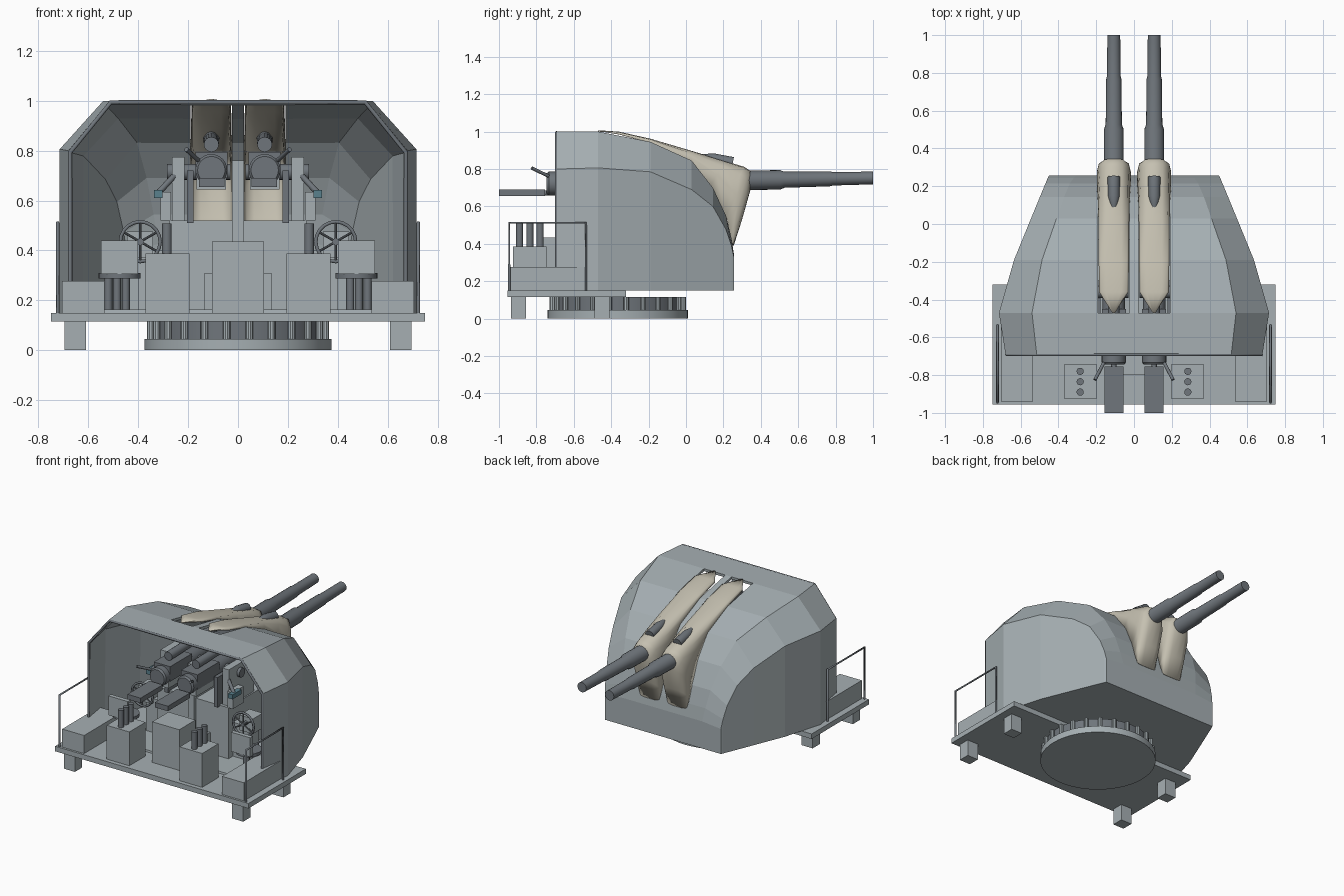
import bpy, bmesh, math
from mathutils import Vector

if "Cube" in bpy.data.objects:
    bpy.data.objects.remove(bpy.data.objects["Cube"])


def mat(name, c):
    m = bpy.data.materials.new(name)
    m.diffuse_color = (*c, 1)
    m.use_nodes = True
    m.node_tree.nodes["Principled BSDF"].inputs["Base Color"].default_value = m.diffuse_color
    return m


STEEL = mat("painted_steel", (0.38, 0.43, 0.45))
DARK = mat("gun_steel", (0.16, 0.18, 0.20))
CANVAS = mat("canvas", (0.56, 0.53, 0.44))
GLASS = mat("sight_glass", (0.10, 0.22, 0.27))


def mesh(name, verts, faces, m=STEEL, smooth=False):
    me = bpy.data.meshes.new(name)
    me.from_pydata(verts, [], faces)
    bm = bmesh.new()
    bm.from_mesh(me)
    bmesh.ops.recalc_face_normals(bm, faces=bm.faces)
    bm.to_mesh(me)
    bm.free()
    for p in me.polygons:
        p.use_smooth = smooth
    me.materials.append(m)
    ob = bpy.data.objects.new(name, me)
    bpy.context.collection.objects.link(ob)
    return ob


def box(name, x, y, z, m=STEEL):
    """Box from (min, max) ranges."""
    v = [(a, b, c) for a in x for b in y for c in z]
    f = [(0, 1, 3, 2), (4, 6, 7, 5), (0, 4, 5, 1), (2, 3, 7, 6), (0, 2, 6, 4), (1, 5, 7, 3)]
    return mesh(name, v, f, m)


def mbox(name, s, x, y, z, m=STEEL):
    return box(name, sorted((s * x[0], s * x[1])), y, z, m)


def smooth(ob):
    bpy.ops.object.select_all(action='DESELECT')
    ob.select_set(True)
    bpy.context.view_layer.objects.active = ob
    bpy.ops.object.shade_smooth_by_angle(angle=math.radians(35))


def turned(name, a, b, profile, m=DARK, n=20):
    """Solid of revolution from a to b; profile = (fraction, radius)."""
    a, b = Vector(a), Vector(b)
    q = (b - a).to_track_quat('Z', 'Y')
    v = [a.lerp(b, t) + q @ Vector((r * math.cos(k * math.tau / n), r * math.sin(k * math.tau / n), 0))
         for t, r in profile for k in range(n)]
    f = [(i * n + k, i * n + (k + 1) % n, (i + 1) * n + (k + 1) % n, (i + 1) * n + k)
         for i in range(len(profile) - 1) for k in range(n)]
    f += [tuple(range(n)), tuple(range(len(v) - n, len(v)))]
    ob = mesh(name, v, f, m)
    smooth(ob)
    return ob


def rod(name, a, b, r, m=DARK, n=16):
    return turned(name, a, b, [(0, r), (1, r)], m, n)


def pipe(name, pts, r, m=DARK, cyclic=False):
    cu = bpy.data.curves.new(name, 'CURVE')
    cu.dimensions = '3D'
    cu.bevel_depth, cu.bevel_resolution = r, 1
    cu.use_fill_caps = True
    sp = cu.splines.new('POLY')
    sp.points.add(len(pts) - 1)
    for p, c in zip(sp.points, pts):
        p.co = (*c, 1)
    sp.use_cyclic_u = cyclic
    cu.materials.append(m)
    ob = bpy.data.objects.new(name, cu)
    bpy.context.collection.objects.link(ob)
    return ob


# turntable ring with ribs
CY = -0.365
rod("turntable_base", (0, CY, 0), (0, CY, 0.045), 0.375, STEEL, 48)
rod("turntable_drum", (0, CY, 0.045), (0, CY, 0.117), 0.345, DARK, 48)
for i in range(24):
    a = (i + 0.5) * math.tau / 24
    c = (0.353 * math.cos(a), CY + 0.353 * math.sin(a))
    rod("turntable_rib", (*c, 0.045), (*c, 0.117), 0.015, STEEL, 10)

# platform
box("platform", (-0.75, 0.75), (-0.955, -0.32), (0.115, 0.15))

# shield: stations (y, half width, roof half width, shoulder z, roof z)
ST = [(-.69, .68, .515, .80, 1.0), (-.47, .715, .54, .806, 1.0), (-.19, .635, .487, .785, .945),
      (.03, .545, .41, .69, .845), (.144, .498, .37, .60, .70), (.214, .469, .34, .476, .55),
      (.243, .457, .32, .39, .43), (.257, .45, .305, .325, .34)]
GX, SLOT = 0.107, (0.19, 0.024)


def ring(y, xo, xi, zs, zt):
    half = [(xo, .15), (xo, zs), (xi, zt), (SLOT[0], zt), (SLOT[1], zt)]
    return [(-x, y, z) for x, z in half] + [(x, y, z) for x, z in reversed(half)]


verts = [p for s in ST for p in ring(*s)]
faces = []
for i in range(len(ST) - 1):
    for k in range(10):
        if k in (3, 5) and 1 <= i <= 5:      # gun slots
            continue
        j = (k + 1) % 10
        faces.append((i * 10 + k, i * 10 + j, i * 10 + 10 + j, i * 10 + 10 + k))
faces.append(tuple(range(70, 80)))
shield = mesh("shield", verts, faces)
sol = shield.modifiers.new("thickness", 'SOLIDIFY')
sol.thickness, sol.offset = 0.018, -1
rear = ring(*ST[0])
pipe("shield_rim", [(x * 0.99, -.692, z - .006) for x, _, z in rear], 0.009)

# gun carriage
box("carriage_base", (-.275, .275), (-.5, -.08), (.15, .52))
box("centre_pillar", (-.024, .024), (-.52, -.15), (.15, .76))
box("control_cabinet", (-.105, .105), (-.80, -.62), (.15, .435))
box("cabinet_plinth", (-.135, .135), (-.66, -.5), (.15, .31))

# canvas blast bag rows: (half width, edge y, edge z, middle y, middle z)
BAG = [(.012, -.45, 1.0, -.47, 1.007), (.078, -.36, .985, -.36, 1.0), (.08, -.19, .94, -.19, .962),
       (.082, .03, .83, .03, .897), (.085, .13, .71, .21, .842), (.09, .20, .58, .31, .812),
       (.09, .21, .55, .345, .79), (.09, .22, .53, .345, .69), (.085, .235, .46, .30, .53),
       (.075, .245, .41, .255, .39)]
COLS = [(-1, 0), (-1, .45), (-.88, .8), (-.5, .98), (0, 1), (.5, .98), (.88, .8), (1, .45), (1, 0)]

for s in (-1, 1):
    g = s * GX
    # barrel and breech
    turned("gun_barrel", (g, -.66, .72), (g, 1.0, .752),
           [(0, .06), (.35, .06), (.36, .052), (.70, .052), (.715, .043), (.86, .04), (.87, .036), (1, .034)])
    turned("breech_ring", (g, -.745, .722), (g, -.60, .722), [(0, .055), (.08, .064), (1, .064)], DARK, 24)
    mbox("breech_block", s, (.043, .17), (-.69, -.45), (.69, .795), DARK)
    mbox("breech_cradle", s, (.048, .166), (-.70, -.15), (.645, .692))
    rod("recuperator", (g, -.62, .825), (g, .05, .84), .03)
    rod("breech_lever", (s * .16, -.735, .762), (s * .207, -.825, .805), .009)
    mbox("loading_tray", s, (.055, .157), (-1.0, -.755), (.655, .69), DARK)
    rod("tray_support", (g, -.78, .672), (g, -.60, .672), .014)
    bag = mesh("blast_bag",
               [(g + u * w, ey + (my - ey) * t, ez + (mz - ez) * t)
                for w, ey, ez, my, mz in BAG for u, t in COLS],
               [(i * 9 + k, i * 9 + k + 1, i * 9 + k + 10, i * 9 + k + 9)
                for i in range(len(BAG) - 1) for k in range(8)], CANVAS, True)
    bs = bag.modifiers.new("thickness", 'SOLIDIFY')
    bs.thickness = 0.006
    turned("bag_top_fairing", (g, .25, .832), (g, .06, .868), [(0, .032), (.55, .032), (.85, .018), (1, .004)], DARK, 12)

    # trunnion supports
    mbox("trunnion_cheek", s, (.215, .265), (-.48, -.20), (.15, .775))
    rod("trunnion", (s * .03, -.36, .715), (s * .285, -.36, .715), .032)
    mbox("elevating_arc", s, (.178, .205), (-.52, -.3), (.51, .72), DARK)

    # sights on outrigger arms
    rod("sight_arm", (s * .255, -.47, .70), (s * .32, -.50, .63), .012)
    mbox("sight_bracket", s, (.268, .31), (-.5, -.38), (.52, .635))
    mbox("sight_body", s, (.302, .336), (-.54, -.44), (.61, .642), GLASS)

    # handwheel with gearbox and stand
    wx, wy, wz = s * .392, -.50, .435
    pipe("handwheel_rim", [(wx + .08 * math.cos(k * math.tau / 20), wy, wz + .08 * math.sin(k * math.tau / 20))
                           for k in range(20)], .008, DARK, True)
    for k in range(3):
        a = k * math.pi / 3 + math.pi / 6
        d = Vector((math.cos(a), 0, math.sin(a))) * .08
        c = Vector((wx, wy, wz))
        rod("handwheel_spoke", c - d, c + d, .005, DARK, 8)
    rod("handwheel_shaft", (wx, wy - .01, wz), (wx, -.36, wz), .014)
    mbox("handwheel_gearbox", s, (.34, .445), (-.47, -.36), (.37, .475))
    mbox("gearbox_stand", s, (.27, .40), (-.45, -.34), (.15, .40))

    # operator seat
    rod("seat_cushion", (s * .475, -.56, .288), (s * .475, -.56, .31), .085, DARK, 24)
    mbox("seat_back", s, (.40, .55), (-.65, -.62), (.305, .44))
    for dx, dy in ((-.035, 0), (0, -.03), (.035, 0)):
        rod("seat_post", (s * .485 + dx, -.56 + dy, .15), (s * .485 + dx, -.56 + dy, .29), .016)

    # ready ammunition box with three rounds
    mbox("ammo_box", s, (.195, .37), (-.925, -.745), (.15, .387))
    for y in (-.89, -.835, -.78):
        rod("ready_round", (s * .285, y, .38), (s * .285, y, .508), .019)

    # locker, railing and feet
    mbox("locker", s, (.535, .705), (-.94, -.535), (.15, .277))
    pipe("side_railing", [(s * .723, -.945, .14), (s * .723, -.945, .512), (s * .723, -.535, .512),
                          (s * .723, -.535, .14)], .007)
    for y in (-.935, -.49):
        mbox("platform_foot", s, (.61, .695), (y, y + .08), (0, .12))
